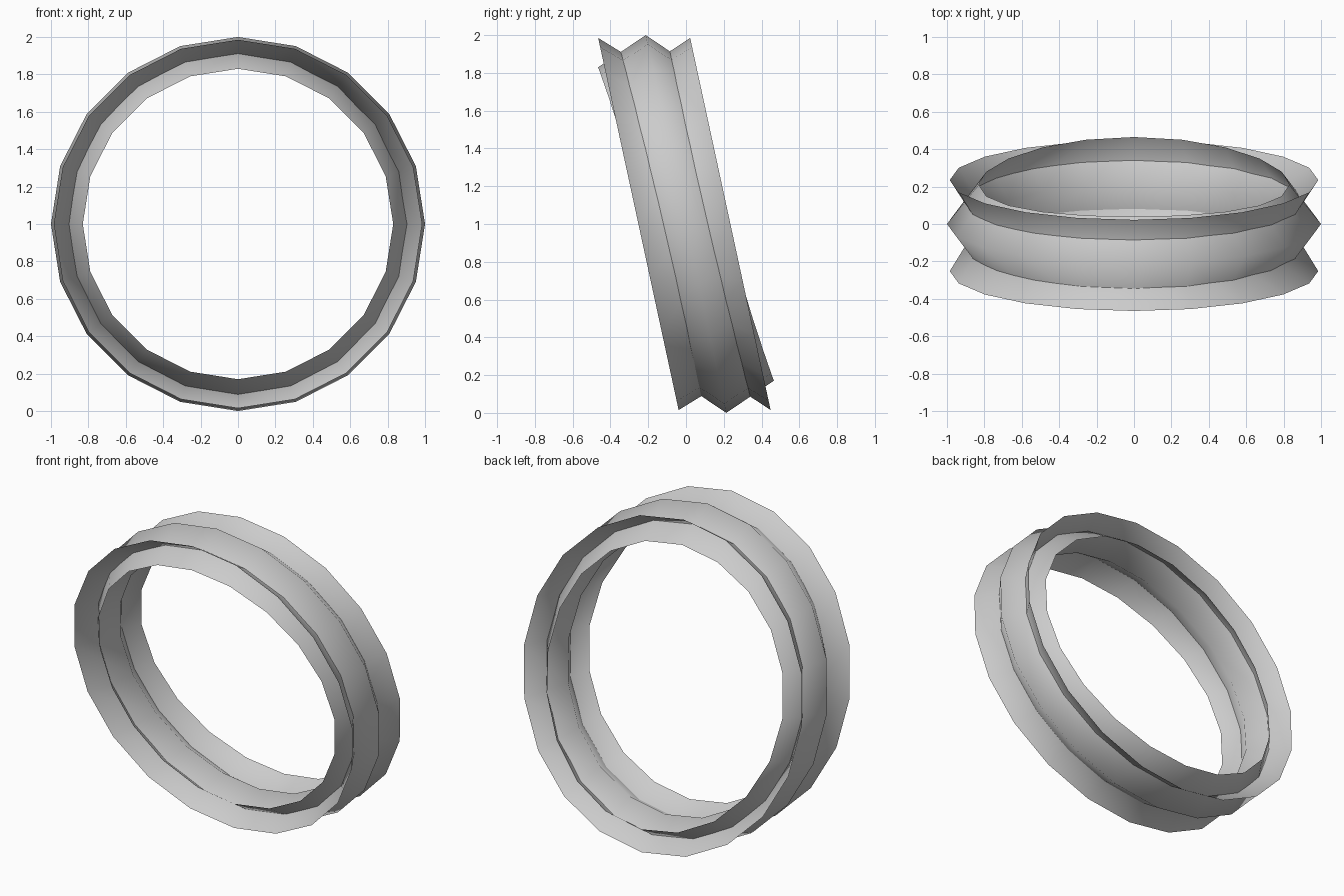
import bpy, bmesh, math

if "Cube" in bpy.data.objects:
    bpy.data.objects.remove(bpy.data.objects["Cube"])

SIDES = 20
LEAN = 0.213   # how far the top leans forward and the bottom backward


def band(name, profile):
    """Slanted open band; profile rows are (y at sides, y at top/bottom, radius)."""
    bm = bmesh.new()
    rings = []
    for y_side, y_top, r in profile:
        ring = []
        for i in range(SIDES):
            a = 2 * math.pi * i / SIDES
            s = math.sin(a)
            y = y_side + (y_top - y_side) * s * s - LEAN * s
            ring.append(bm.verts.new((r * math.cos(a), y, 1 + r * s)))
        rings.append(ring)
    for lo, hi in zip(rings, rings[1:]):
        for i in range(SIDES):
            j = (i + 1) % SIDES
            f = bm.faces.new((lo[i], hi[i], hi[j], lo[j]))
            f.smooth = True
    bmesh.ops.recalc_face_normals(bm, faces=bm.faces)
    me = bpy.data.meshes.new(name)
    bm.to_mesh(me)
    bm.free()
    ob = bpy.data.objects.new(name, me)
    bpy.context.collection.objects.link(ob)
    return ob


# band flaring outward at both rims, narrow in the middle
band("flared_band", [(-0.252, -0.252, 0.985), (0, 0, 0.83), (0.235, 0.235, 0.985)])

# band bulging in the middle, narrow at both rims; it crosses the flared one
band("bulged_band", [(-0.21, -0.252, 0.83), (0, 0, 1.0), (0.21, 0.252, 0.83)])
